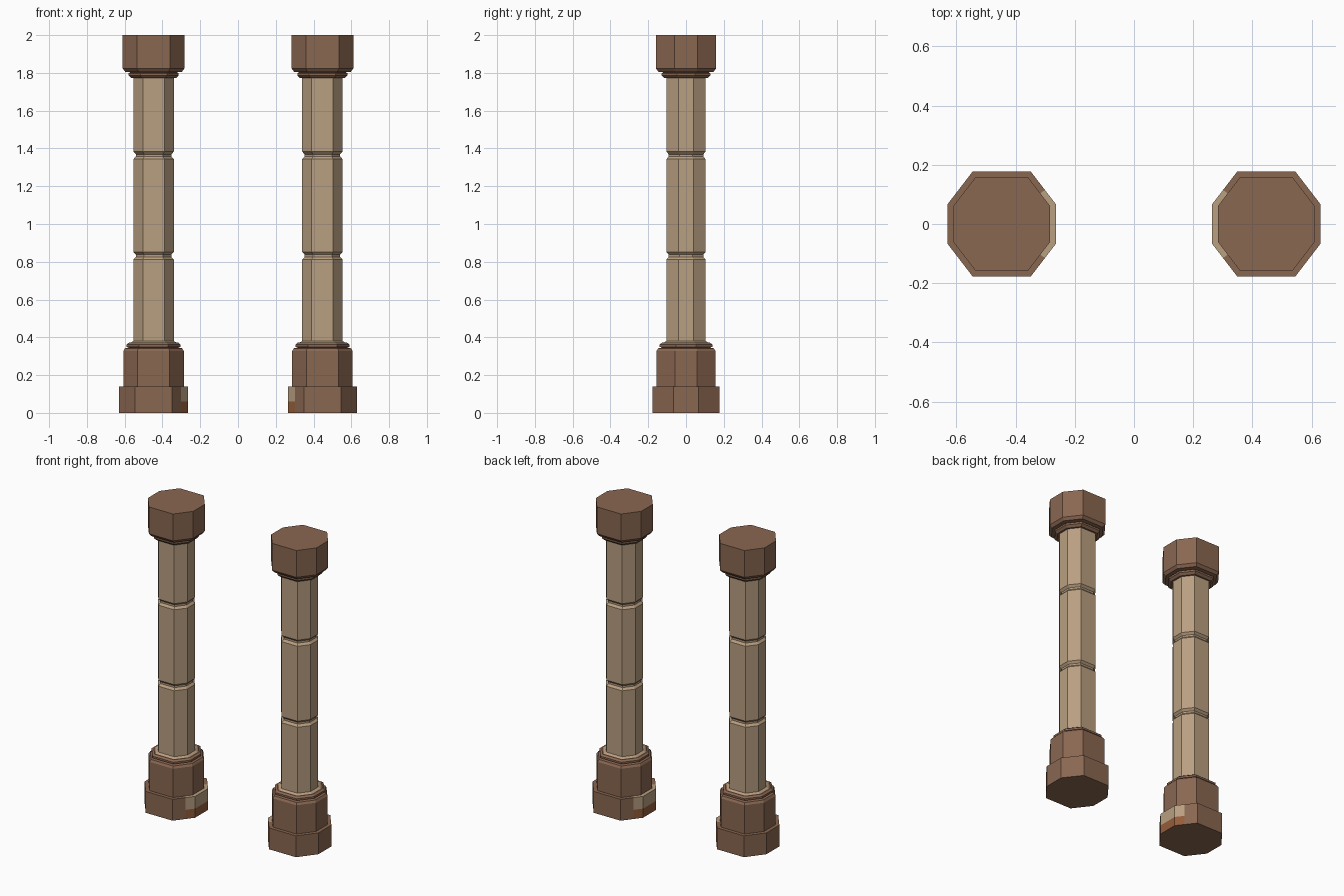
import bpy, bmesh

if "Cube" in bpy.data.objects:
    bpy.data.objects.remove(bpy.data.objects["Cube"])


def material(name, r, g, b):
    m = bpy.data.materials.new(name)
    m.diffuse_color = (r, g, b, 1)
    m.use_nodes = True
    m.node_tree.nodes["Principled BSDF"].inputs["Base Color"].default_value = m.diffuse_color
    return m


BROWN = material("brown stone", 0.255, 0.136, 0.083)
TAN = material("tan stone", 0.485, 0.345, 0.218)
RUST = material("rust stone", 0.300, 0.110, 0.042)

# Slightly stretched octagon of unit half-width; +x faces the gap between columns
OCTAGON = [(1, -0.366), (1, 0.366), (0.533, 0.973), (-0.533, 0.973),
           (-1, 0.366), (-1, -0.366), (-0.533, -0.973), (0.533, -0.973)]
# Same outline with extra points where the worn patch ends
PATCHED = OCTAGON[:2] + [(0.797, 0.63)] + OCTAGON[2:] + [(0.797, -0.63)]
CENTRE = 0.447


def loft(name, side, outline, profile, mats, rule=None):
    """Stack scaled copies of the outline along (radius, z) pairs."""
    bm = bmesh.new()
    rings = [[bm.verts.new((x * r, y * r, z)) for x, y in outline]
             for r, z in profile]
    n = len(outline)
    for a, b in zip(rings, rings[1:]):
        for i in range(n):
            j = (i + 1) % n
            bm.faces.new((a[i], a[j], b[j], b[i]))
    bm.faces.new(rings[0][::-1])
    bm.faces.new(rings[-1])
    if rule:
        for f in bm.faces:
            f.material_index = rule(f.calc_center_median())
    # turn the inner face toward x = 0 and move into place
    for v in bm.verts:
        v.co.x = side * (CENTRE - v.co.x)
    bmesh.ops.recalc_face_normals(bm, faces=bm.faces)
    me = bpy.data.meshes.new(name)
    bm.to_mesh(me)
    bm.free()
    for m in mats:
        me.materials.append(m)
    ob = bpy.data.objects.new(name, me)
    bpy.context.collection.objects.link(ob)


def patch_rule(c):
    """Worn patch on the inner side: rust below, tan above."""
    if c.x < 0.14:
        return 0
    return 2 if c.z < 0.06 else 1


for side, label in ((-1, "left"), (1, "right")):
    # plinth with worn inner patch
    loft(label + "_plinth", side, PATCHED,
         [(0.183, 0), (0.183, 0.06), (0.183, 0.14), (0.155, 0.14)],
         [BROWN, TAN, RUST], patch_rule)
    # pedestal with stepped collar
    loft(label + "_pedestal", side, OCTAGON,
         [(0.16, 0.14), (0.16, 0.328), (0.151, 0.342), (0.131, 0.345),
          (0.143, 0.35), (0.143, 0.362), (0.130, 0.372), (0.10, 0.372)], [BROWN])
    # shaft with two V grooves
    shaft = [(0.125, 0.365), (0.125, 0.370), (0.107, 0.380)]
    for z in (0.832, 1.363):
        shaft += [(0.107, z - 0.02), (0.094, z - 0.006),
                  (0.094, z + 0.006), (0.107, z + 0.02)]
    loft(label + "_shaft", side, OCTAGON, shaft + [(0.107, 1.785)], [TAN])
    # capital with stepped neck
    loft(label + "_capital", side, OCTAGON,
         [(0.10, 1.772), (0.118, 1.772), (0.132, 1.786), (0.132, 1.798),
          (0.122, 1.803), (0.150, 1.806), (0.164, 1.824), (0.164, 2.0)], [BROWN])
